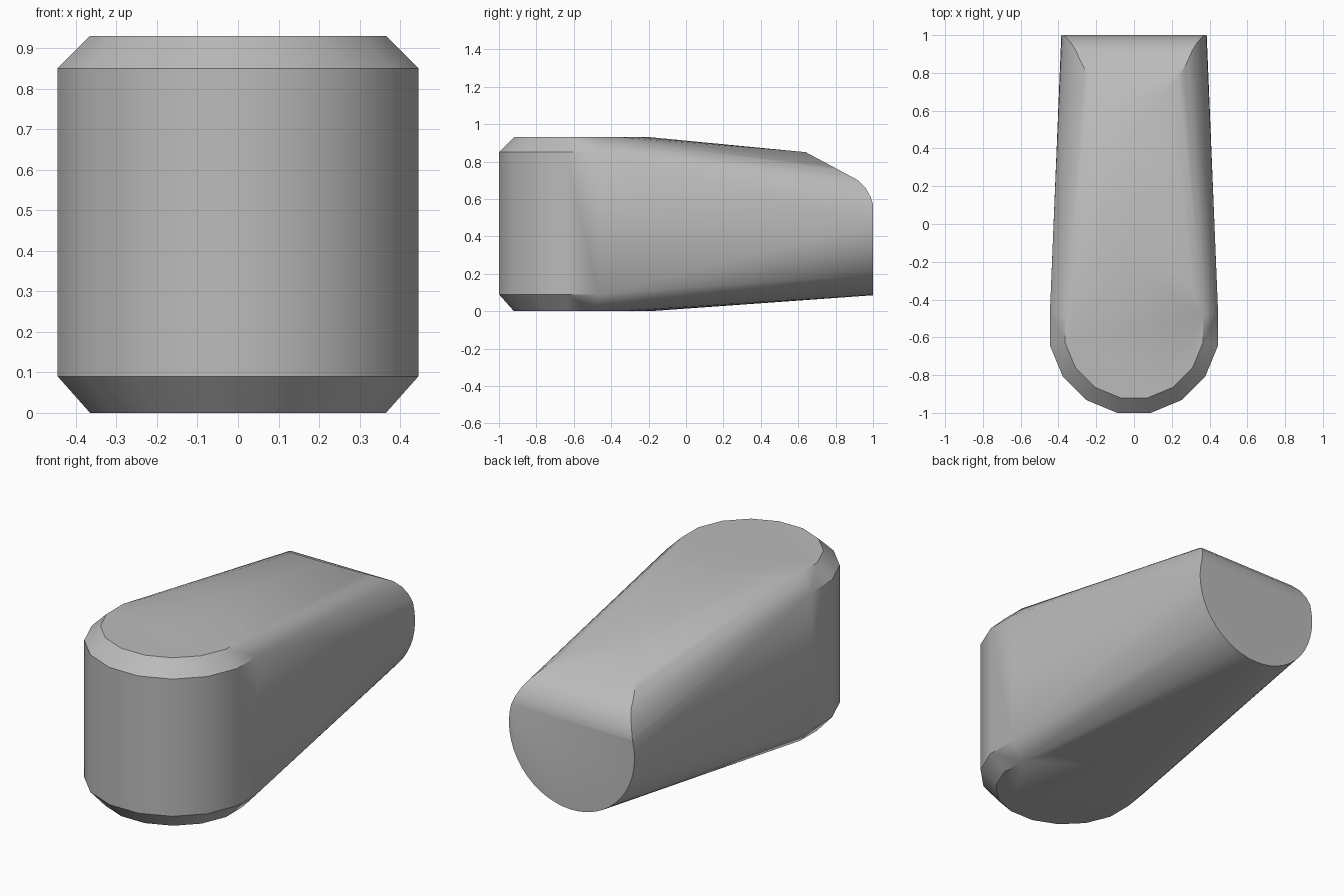
import bpy, bmesh
from math import sin, cos, pi, sqrt, radians

cube = bpy.data.objects.get("Cube")
if cube:
    bpy.data.objects.remove(cube)

grey = bpy.data.materials.new("plain grey")
grey.use_nodes = True
grey.diffuse_color = (0.5, 0.5, 0.5, 1)
grey.node_tree.nodes["Principled BSDF"].inputs["Base Color"].default_value = (0.5, 0.5, 0.5, 1)

points = []

# Upright chamfered drum at the front, 16 sided with a flat facing forward
SIDES, DRUM_Y = 16, -0.555
for z, flat_radius in ((0, 0.365), (0.09, 0.445), (0.85, 0.445), (0.93, 0.365)):
    radius = flat_radius / cos(pi / SIDES)
    for i in range(SIDES):
        a = 2 * pi * (i + 0.5) / SIDES
        points.append((radius * cos(a), DRUM_Y + radius * sin(a), z))

# Lying round bar at the back, its top planed by a slope and a rounded edge
BAR_Z, BAR_R, STEPS = 0.47, 0.385, 48
slope = [(0.64 + 0.28 * t / 6, 0.85 - 0.15 * t / 6) for t in range(7)]
rounding = [(0.96, 0.66), (0.985, 0.615), (1.0, 0.57)]
for y, cap in slope + rounding:
    for i in range(STEPS):
        a = 2 * pi * i / STEPS
        z = BAR_Z + BAR_R * sin(a)
        if z < cap:
            points.append((BAR_R * cos(a), y, z))
    half = sqrt(BAR_R ** 2 - (cap - BAR_Z) ** 2)
    points += [(half, y, cap), (-half, y, cap)]

# One skin stretched over both ends
bm = bmesh.new()
for p in points:
    bm.verts.new(p)
hull = bmesh.ops.convex_hull(bm, input=bm.verts[:])
waste = {g for g in hull["geom_interior"] + hull["geom_unused"]
         if isinstance(g, bmesh.types.BMVert)}
bmesh.ops.delete(bm, geom=list(waste), context="VERTS")
bmesh.ops.dissolve_limit(bm, angle_limit=radians(0.5), verts=bm.verts[:], edges=bm.edges[:])
bmesh.ops.recalc_face_normals(bm, faces=bm.faces[:])

mesh = bpy.data.meshes.new("tapered_body")
bm.to_mesh(mesh)
bm.free()
mesh.materials.append(grey)
body = bpy.data.objects.new("tapered_body", mesh)
bpy.context.collection.objects.link(body)

# Smooth sides with crisp chamfers and end face
bpy.ops.object.select_all(action="DESELECT")
body.select_set(True)
bpy.context.view_layer.objects.active = body
bpy.ops.object.shade_smooth_by_angle(angle=radians(32))
